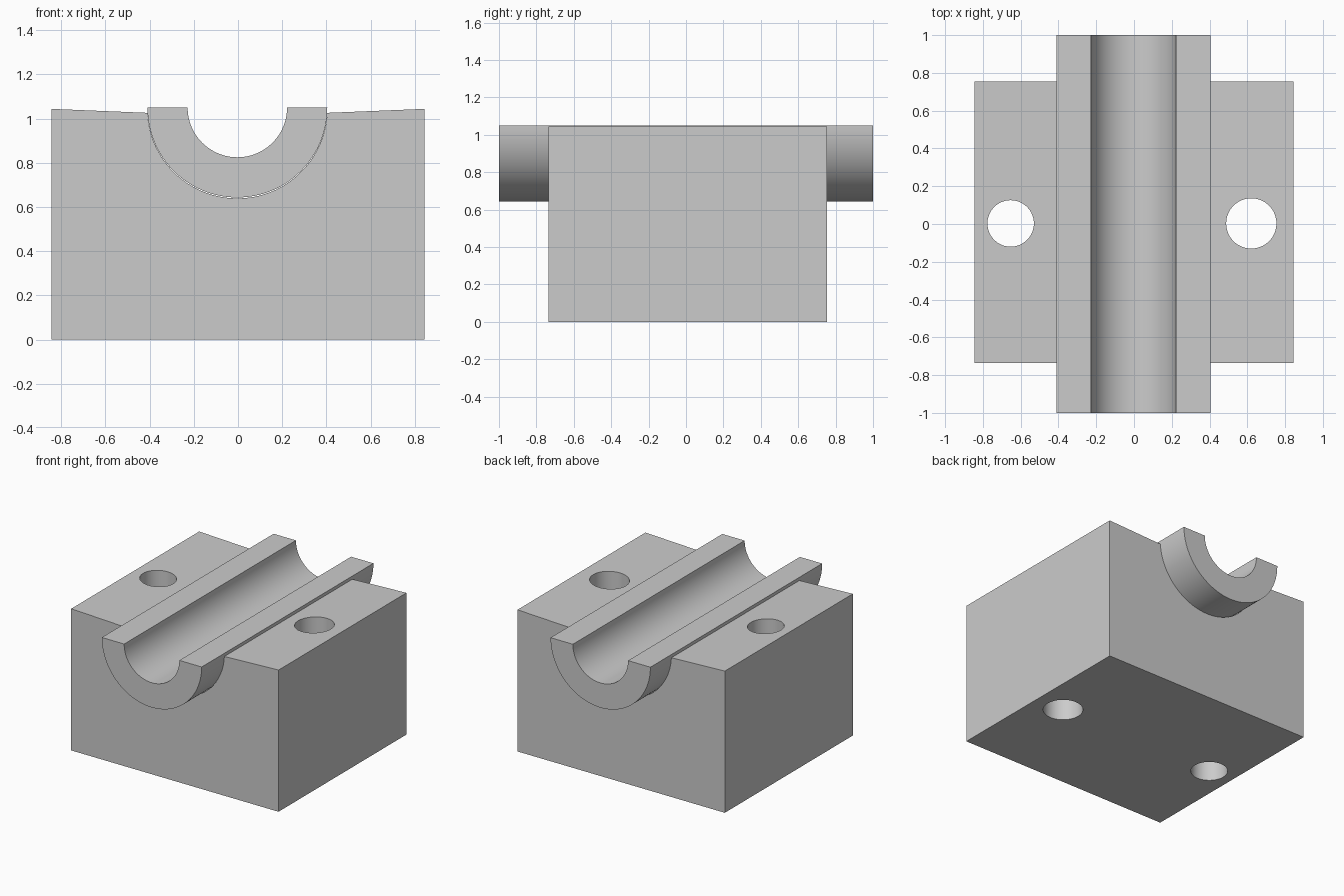
import bpy, bmesh, math

if "Cube" in bpy.data.objects:
    bpy.data.objects.remove(bpy.data.objects["Cube"], do_unlink=True)

AXIS_X, TOP, BLOCK_TOP = -0.003, 1.05, 1.044
OUTER, INNER = 0.407, 0.225
FRONT, BACK = -0.735, 0.755

grey = bpy.data.materials.new("plain_grey")
grey.use_nodes = True
colour = (0.6, 0.6, 0.6, 1)
grey.diffuse_color = colour
grey.node_tree.nodes["Principled BSDF"].inputs["Base Color"].default_value = colour


def arc(radius, z, steps=64):
    """Lower half circle from -x to +x, in (x, z)."""
    return [(AXIS_X - radius * math.cos(math.pi * i / steps),
             z - radius * math.sin(math.pi * i / steps)) for i in range(steps + 1)]


def extrude_profile(name, profile, y0, y1):
    """Closed (x, z) outline swept along y."""
    bm = bmesh.new()
    face = bm.faces.new([bm.verts.new((x, y0, z)) for x, z in profile])
    swept = bmesh.ops.extrude_face_region(bm, geom=[face])["geom"]
    verts = [v for v in swept if isinstance(v, bmesh.types.BMVert)]
    bmesh.ops.translate(bm, verts=verts, vec=(0, y1 - y0, 0))
    bmesh.ops.recalc_face_normals(bm, faces=bm.faces)
    mesh = bpy.data.meshes.new(name)
    bm.to_mesh(mesh)
    bm.free()
    obj = bpy.data.objects.new(name, mesh)
    bpy.context.collection.objects.link(obj)
    mesh.materials.append(grey)
    return obj


def activate(obj):
    bpy.ops.object.select_all(action='DESELECT')
    obj.select_set(True)
    bpy.context.view_layer.objects.active = obj


# Block with a round channel for the sleeve
block = extrude_profile(
    "block",
    [(-0.845, 0), (-0.845, BLOCK_TOP)] + arc(OUTER, BLOCK_TOP + 0.002)[1:-1]
    + [(0.845, BLOCK_TOP), (0.845, 0)], FRONT, BACK)

# Two vertical bolt holes
for x, radius in ((-0.653, 0.123), (0.621, 0.133)):
    bpy.ops.mesh.primitive_cylinder_add(vertices=64, radius=radius, depth=2,
                                        location=(x, 0.003, 0.5))
    cutter = bpy.context.object
    cutter.name = "hole_cutter"
    cutter.hide_render = True
    cutter.data.materials.append(grey)
    activate(block)
    cut = block.modifiers.new("bolt_hole", 'BOOLEAN')
    cut.operation = 'DIFFERENCE'
    cut.solver = 'EXACT'
    cut.object = cutter
    bpy.ops.object.modifier_apply(modifier=cut.name)
    bpy.data.objects.remove(cutter, do_unlink=True)

# Half-round bearing sleeve, longer than the block
sleeve = extrude_profile("half_sleeve", arc(OUTER, TOP) + arc(INNER, TOP)[::-1], -1, 1)

for obj in (block, sleeve):
    activate(obj)
    bpy.ops.object.shade_smooth_by_angle(angle=math.radians(30))
